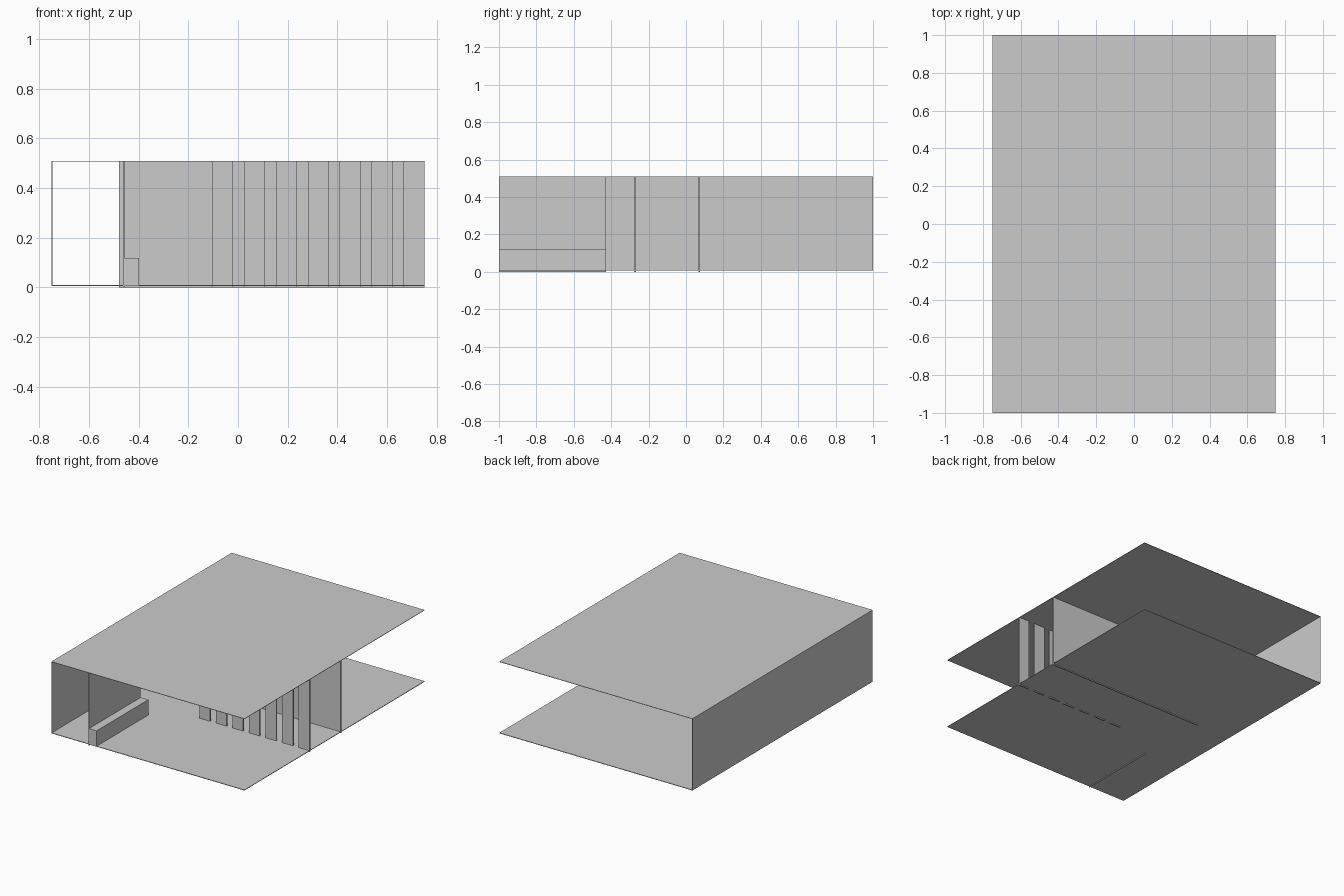
import bpy, bmesh
from mathutils import Vector

if "Cube" in bpy.data.objects:
    bpy.data.objects.remove(bpy.data.objects["Cube"])


def box(name, lo, hi):
    """Axis-aligned box between two corners."""
    lo, hi = Vector(lo), Vector(hi)
    bm = bmesh.new()
    bmesh.ops.create_cube(bm, size=1)
    for v in bm.verts:
        v.co = (lo + hi) / 2 + v.co * (hi - lo)
    mesh = bpy.data.meshes.new(name)
    bm.to_mesh(mesh)
    bm.free()
    ob = bpy.data.objects.new(name, mesh)
    bpy.context.collection.objects.link(ob)
    return ob


TOP = 0.51
FLOOR = 0.01

# Thin shell: floor, ceiling and the one closed side
box("floor", (-0.75, -1, 0.006), (0.75, 1, FLOOR))
box("ceiling", (-0.75, -1, TOP - 0.003), (0.75, 1, TOP))
box("left_wall", (-0.75, -1, 0.006), (-0.747, 1, TOP))

# Long partition across the room
box("partition_wall", (-0.48, 0.068, 0), (0.75, 0.076, TOP))

# Short entrance wall with a low bench against it
box("entrance_wall", (-0.462, -1, 0), (-0.457, -0.427, TOP))
box("bench", (-0.457, -1, 0.006), (-0.398, -0.427, 0.118))

# Row of upright slats screening the room
WIDTH, PITCH, COUNT = 0.083, 0.1287, 7
for i in range(COUNT):
    x = 0.75 - i * PITCH
    box(f"screen_slat_{i + 1}", (x - WIDTH, -0.279, 0), (x, -0.268, TOP))
